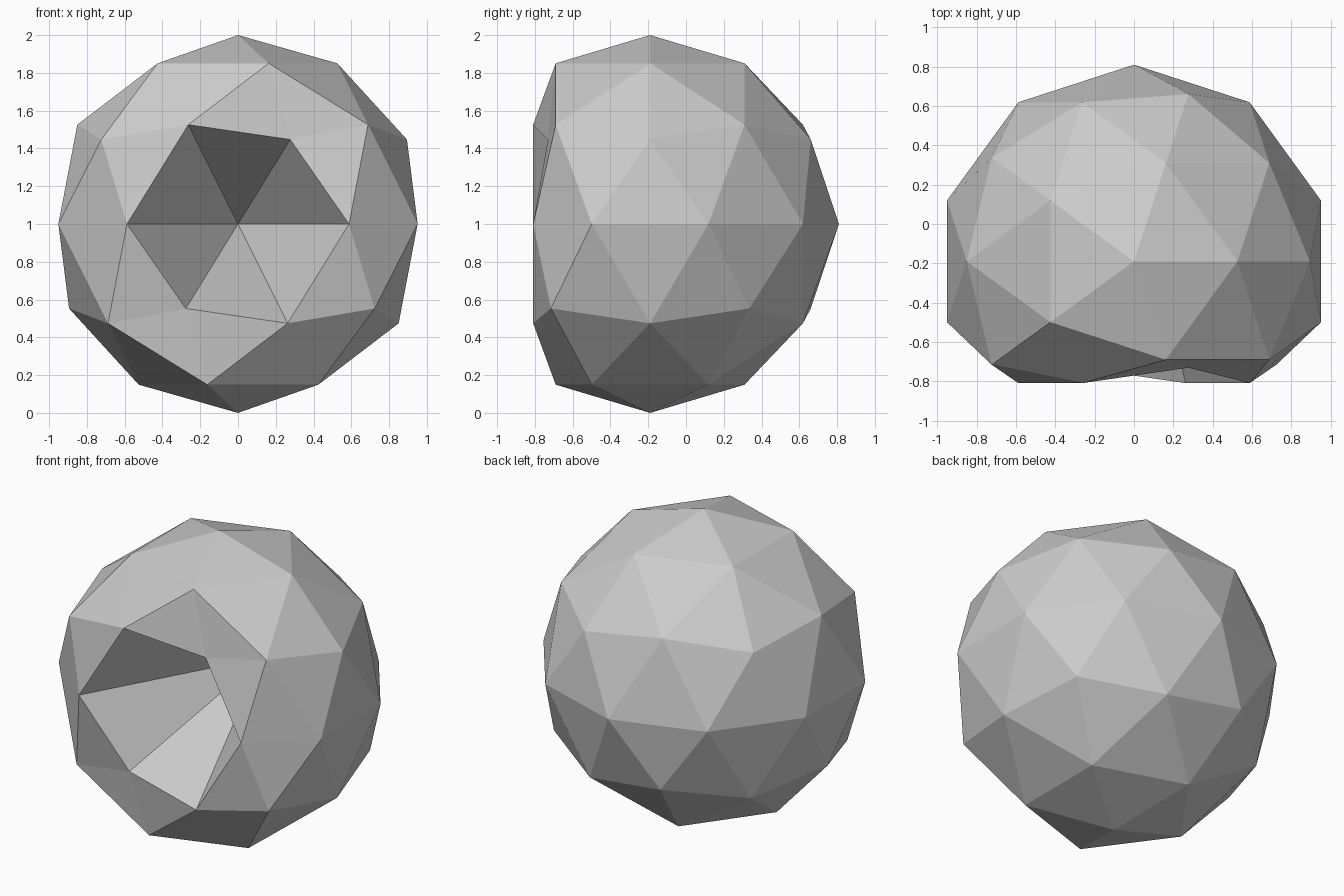
import bpy
from mathutils import Vector

if "Cube" in bpy.data.objects:
    bpy.data.objects.remove(bpy.data.objects["Cube"])

# Low-poly ball: 80 flat triangles, unit radius
bpy.ops.mesh.primitive_ico_sphere_add(subdivisions=2, radius=1, location=(0, 0, 0))
ball = bpy.context.object
ball.name = "dented_ball"

# Dent in the front: push the front point and its ring inward, less with distance
front = Vector((0, -1, 0))
dent_steps = [(0.1, 1.44), (0.58, 0.31), (0.65, 0.19)]  # (within distance, depth)
centre = Vector((0, -0.19, 1))
for v in ball.data.vertices:
    distance = (v.co - front).length
    depth = next((d for limit, d in dent_steps if distance < limit), 0)
    v.co = v.co + Vector((0, depth, 0)) + centre

ball.data.shade_flat()
ball.data.update()
